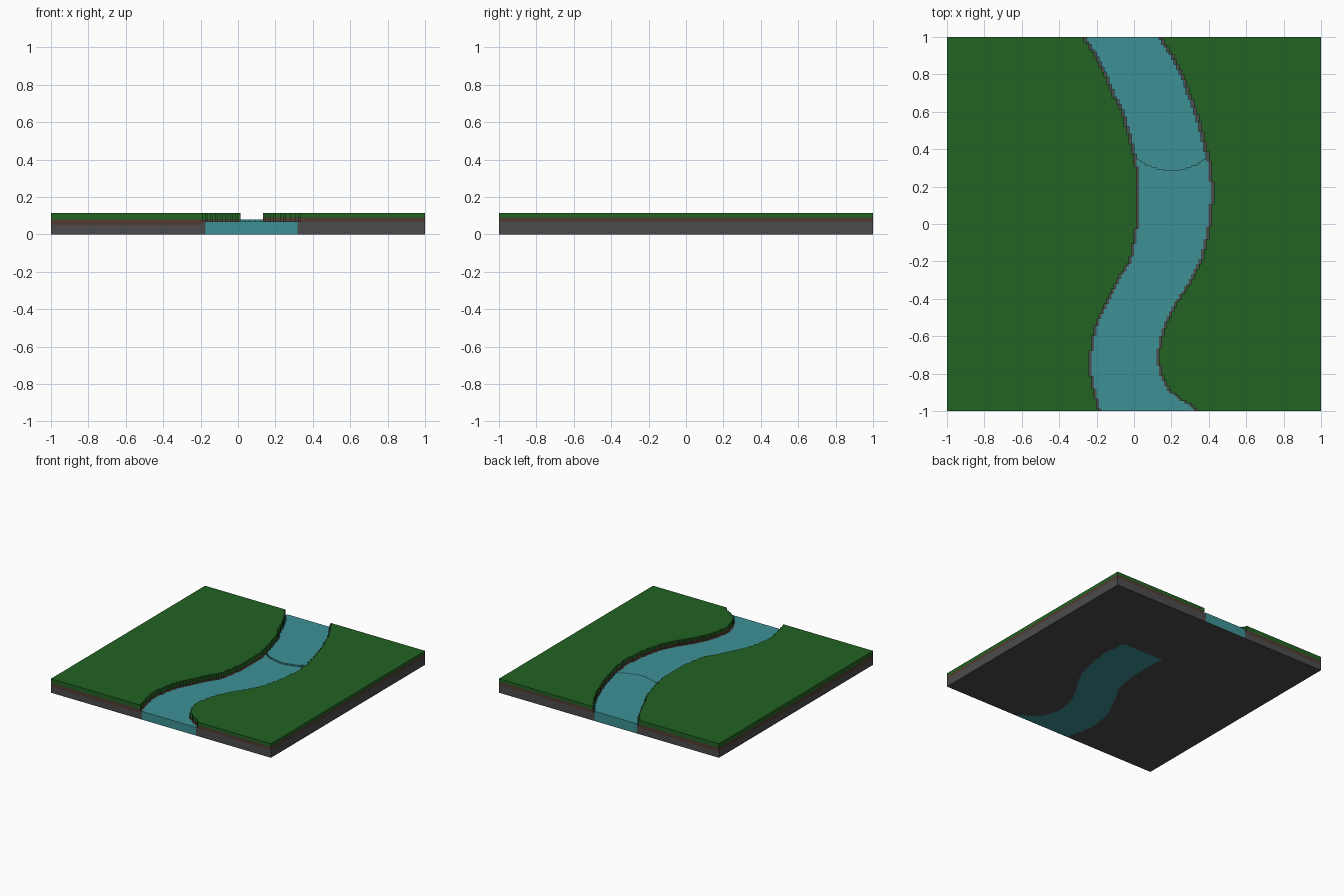
import bpy, bmesh

if "Cube" in bpy.data.objects:
    bpy.data.objects.remove(bpy.data.objects["Cube"])

STEP = 1 / 75          # size of the stair-stepped cells along the banks
LEDGE = 0.014          # width of the stone lip beside the water


def material(name, rgb):
    m = bpy.data.materials.new(name)
    m.diffuse_color = (*rgb, 1)
    m.use_nodes = True
    m.node_tree.nodes["Principled BSDF"].inputs["Base Color"].default_value = m.diffuse_color
    return m


GRASS = material("grass green", (0.016, 0.122, 0.017))
SOIL = material("soil brown", (0.080, 0.045, 0.032))
STONE = material("stone grey", (0.075, 0.072, 0.073))
WATER = material("water teal", (0.048, 0.285, 0.305))

# Bank lines: x at y = -1, -0.9 ... 1
LEFT = [-.19, -.215, -.235, -.235, -.22, -.19, -.14, -.09, -.03, -.005, .01,
        .012, .012, .008, -.015, -.04, -.07, -.12, -.16, -.21, -.27]
RIGHT = [.34, .205, .15, .138, .155, .19, .245, .31, .36, .388, .41,
         .42, .422, .412, .39, .365, .335, .30, .26, .21, .15]


def sample(table, t):
    """Smooth (Catmull-Rom) lookup, t measured in table intervals."""
    i = max(0, min(int(t), len(table) - 2))
    f = t - i
    a, b, c, d = (table[max(0, min(k, len(table) - 1))] for k in range(i - 1, i + 3))
    return b + 0.5 * f * (c - a + f * (2*a - 5*b + 4*c - d + f * (3*(b - c) + d - a)))


def bank(table, shift=0.0, y0=-1.0, y1=1.0):
    """Stair-stepped bank line from y0 to y1."""
    pts = []
    rows = round((y1 - y0) / STEP)
    for r in range(rows):
        a, b = y0 + (y1 - y0) * r / rows, y0 + (y1 - y0) * (r + 1) / rows
        x = round(sample(table, ((a + b) / 2 + 1) * 10) / STEP) * STEP + shift
        if pts and abs(pts[-1][0] - x) < 1e-6:
            pts[-1] = (x, b)
        else:
            pts += [(x, a), (x, b)]
    return pts


def slab(name, outline, z0, z1, mat):
    """Extrude a flat outline between two heights."""
    bm = bmesh.new()
    face = bm.faces.new([bm.verts.new((x, y, z0)) for x, y in outline])
    top = bmesh.ops.extrude_face_region(bm, geom=[face])["geom"]
    bmesh.ops.translate(bm, vec=(0, 0, z1 - z0),
                        verts=[v for v in top if isinstance(v, bmesh.types.BMVert)])
    bmesh.ops.recalc_face_normals(bm, faces=bm.faces)
    bmesh.ops.triangulate(bm, faces=[f for f in bm.faces if len(f.verts) > 4])
    me = bpy.data.meshes.new(name)
    bm.to_mesh(me)
    bm.free()
    me.materials.append(mat)
    bpy.context.collection.objects.link(bpy.data.objects.new(name, me))


# Layered banks on both sides of the river
for side, table, s, soil_z, grass_z in (("left", LEFT, -1, 0.05, 0.08),
                                        ("right", RIGHT, 1, 0.065, 0.09)):
    edge = bank(table)
    lip = bank(table, -s * LEDGE)
    outer = [(s, 1), (s, -1)]
    slab(side + "_stone", edge + outer, 0, soil_z, STONE)
    slab(side + "_stone_lip", lip + edge[::-1], 0, 0.068, STONE)
    slab(side + "_soil", edge + outer, soil_z, grass_z, SOIL)
    slab(side + "_grass", edge + outer, grass_z, 0.115, GRASS)

# Lower river, full depth, up to the curved fall
FALL = 26 * STEP       # y where the fall meets the banks
xl, xr = bank(LEFT, LEDGE, -1, FALL)[-1][0], bank(RIGHT, -LEDGE, -1, FALL)[-1][0]
lower = bank(LEFT, LEDGE, -1, FALL) + bank(RIGHT, -LEDGE, -1, FALL)[::-1]
slab("lower_river", lower, 0, 0.068, WATER)

# Upper river, slightly higher, with a curved stepped front lip
upper = bank(LEFT, LEDGE, FALL, 1) + bank(RIGHT, -LEDGE, FALL, 1)[::-1]
slab("upper_river_bed", upper, 0, 0.004, STONE)
slab("upper_river", upper, 0.004, 0.08, WATER)
lip = []
n = 28
for i in range(n):
    u = (i + 0.5) / n * 2 - 1
    y = FALL - 0.001 - round(0.06 * (1 - u * u) / STEP * 1.5) * STEP / 1.5
    lip += [(xl + (xr - xl) * i / n, y), (xl + (xr - xl) * (i + 1) / n, y)]
clean = [p for k, p in enumerate(lip) if k == 0 or abs(p[0] - lip[k-1][0]) + abs(p[1] - lip[k-1][1]) > 1e-6]
slab("fall_lip", clean + [(xr, FALL), (xl, FALL)], 0.06, 0.08, WATER)
